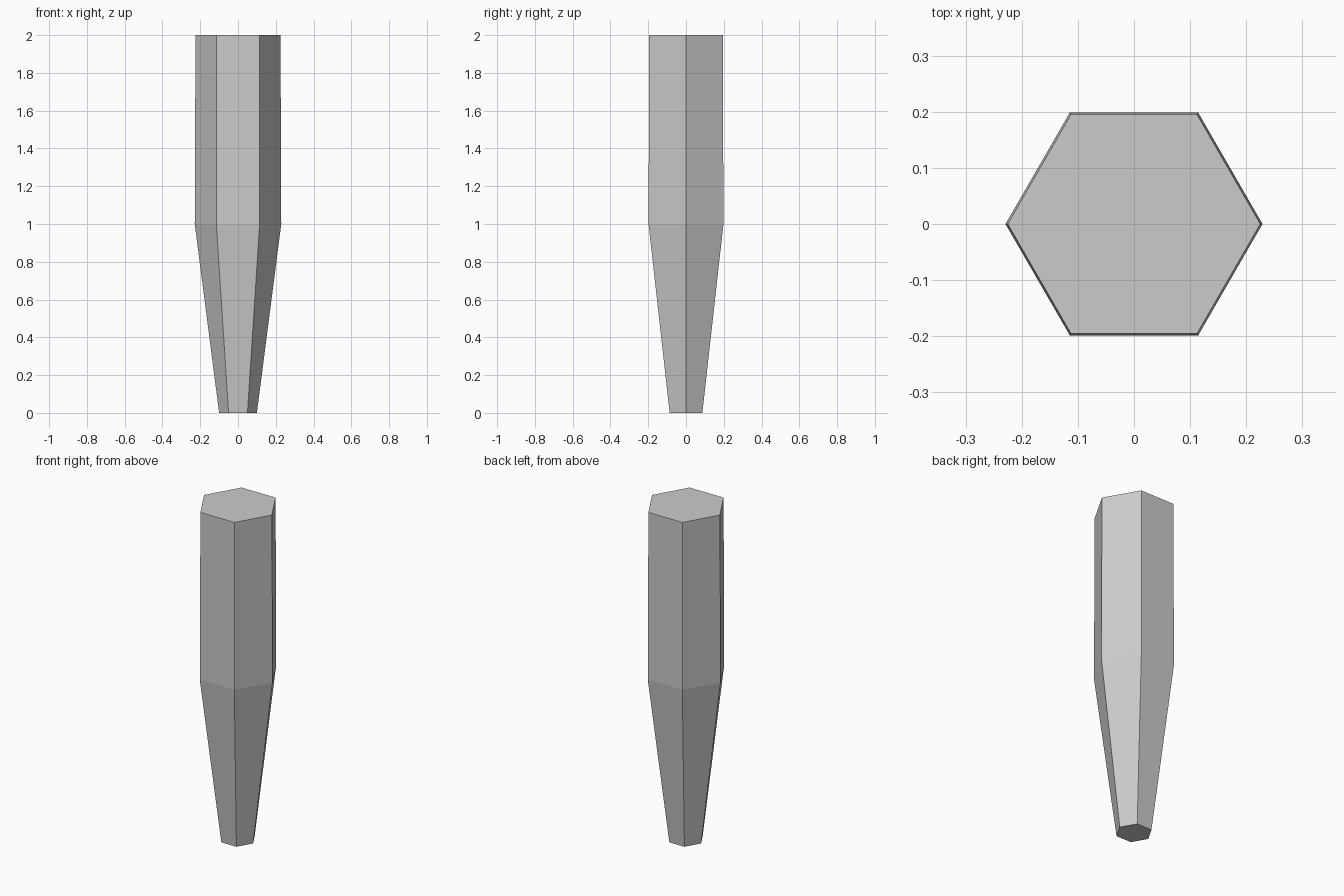
import bpy, bmesh
from math import cos, sin, pi

if "Cube" in bpy.data.objects:
    bpy.data.objects.remove(bpy.data.objects["Cube"])

SIDES = 6
# (radius, height) of each hexagonal ring, bottom to top
PROFILE = [(0.10, 0.0), (0.229, 1.0), (0.225, 2.0)]

# tapered hexagonal post, corners pointing along x
bm = bmesh.new()
rings = [[bm.verts.new((r * cos(2 * pi * i / SIDES), r * sin(2 * pi * i / SIDES), z))
          for i in range(SIDES)] for r, z in PROFILE]

# side panels
for low, high in zip(rings, rings[1:]):
    for i in range(SIDES):
        j = (i + 1) % SIDES
        bm.faces.new((low[i], low[j], high[j], high[i]))

# end caps
bm.faces.new(rings[0][::-1])
bm.faces.new(rings[-1])

mesh = bpy.data.meshes.new("tapered_leg")
bm.to_mesh(mesh)
bm.free()
leg = bpy.data.objects.new("tapered_leg", mesh)
bpy.context.collection.objects.link(leg)
